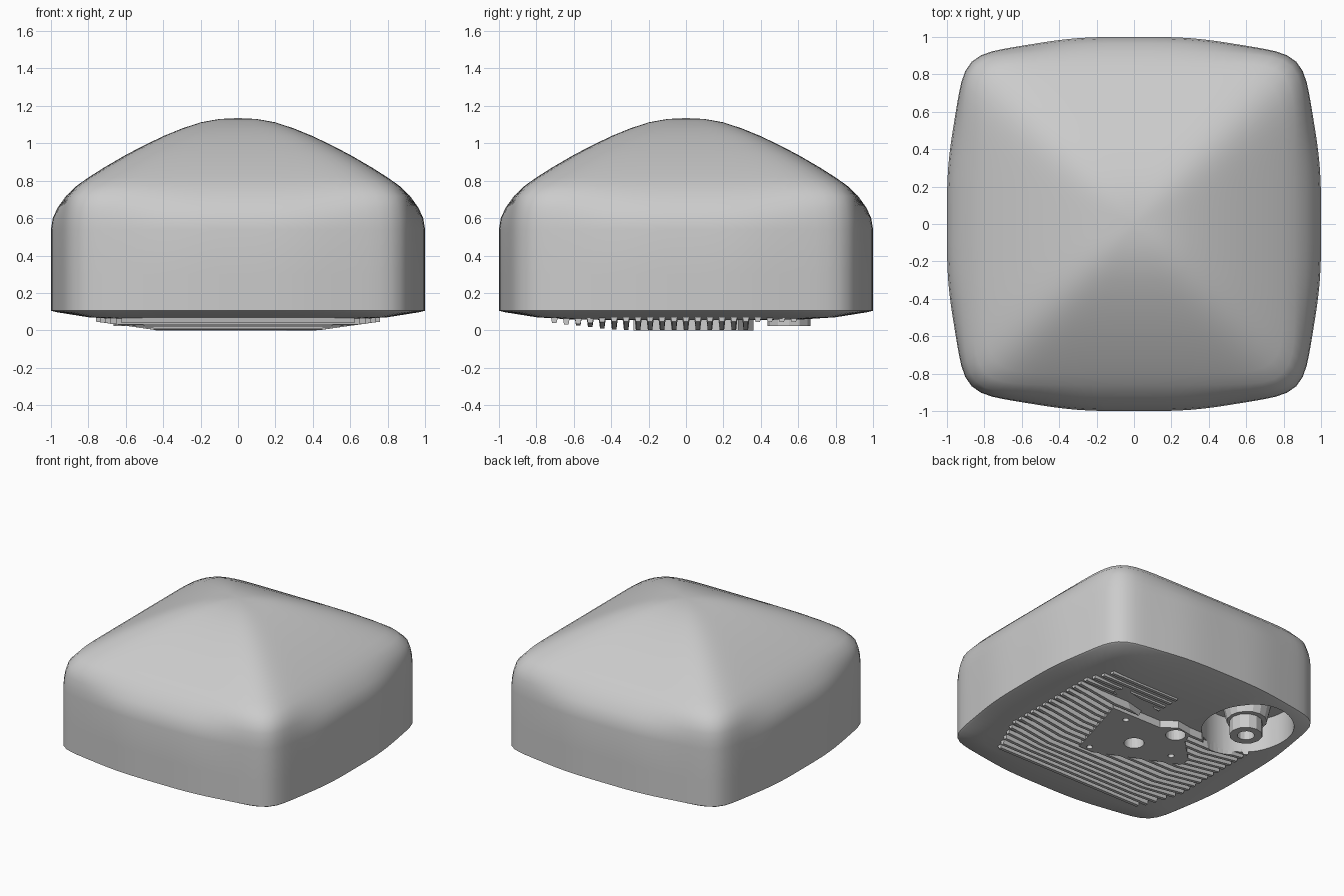
import bpy, bmesh
from math import cos, sin, pi, atan2, hypot
from mathutils import Matrix, Vector

if "Cube" in bpy.data.objects:
    bpy.data.objects.remove(bpy.data.objects["Cube"], do_unlink=True)

grey = bpy.data.materials.new("plain_grey")
grey.use_nodes = True
grey.diffuse_color = (0.6, 0.6, 0.6, 1)
grey.node_tree.nodes["Principled BSDF"].inputs["Base Color"].default_value = (0.6, 0.6, 0.6, 1)


def finish(name, bm):
    bmesh.ops.recalc_face_normals(bm, faces=bm.faces)
    mesh = bpy.data.meshes.new(name)
    bm.to_mesh(mesh)
    bm.free()
    mesh.materials.append(grey)
    obj = bpy.data.objects.new(name, mesh)
    bpy.context.collection.objects.link(obj)
    return obj


def activate(obj):
    bpy.ops.object.select_all(action="DESELECT")
    obj.select_set(True)
    bpy.context.view_layer.objects.active = obj


def ring_point(angle, r, z):
    """Point on a rounded square, softer near the top and bowed at the wall."""
    c, s = cos(angle), sin(angle)
    power = 2.5 + 7.5 * r
    bow = 0.07 * max(0, (r - 0.9) / 0.1)
    k = r / (abs(c) ** power + abs(s) ** power) ** (1 / power)
    k *= 1 - bow * sin(2 * angle) ** 4
    return c * k, s * k, z


def loft(name, profile, sides=128):
    """Closed shell through stacked rings, with a pole at each end."""
    bm = bmesh.new()
    rings = []
    for r, z in profile:
        if r == 0:
            rings.append([bm.verts.new((0, 0, z))] * sides)
        else:
            rings.append([bm.verts.new(ring_point(2 * pi * i / sides, r, z)) for i in range(sides)])
    for low, high in zip(rings, rings[1:]):
        for i in range(sides):
            j = (i + 1) % sides
            bm.faces.new(list(dict.fromkeys((low[i], low[j], high[j], high[i]))))
    return finish(name, bm)


def cylinder(name, x, y, r, z0, z1, sides=32, r_top=None):
    bm = bmesh.new()
    bmesh.ops.create_cone(bm, cap_ends=True, segments=sides, radius1=r,
                          radius2=r if r_top is None else r_top, depth=z1 - z0,
                          matrix=Matrix.Translation((x, y, (z0 + z1) / 2)))
    return finish(name, bm)


def cut(obj, cutters):
    activate(obj)
    for c in cutters:
        mod = obj.modifiers.new("cut", "BOOLEAN")
        mod.operation, mod.solver, mod.object = "DIFFERENCE", "EXACT", c
        bpy.ops.object.modifier_apply(modifier=mod.name)


# Domed housing with a shallow underside
housing = loft("housing", [
    (0, 0.055), (0.6, 0.057), (0.8, 0.07), (0.97, 0.097), (1, 0.105), (1, 0.3), (1, 0.54),
    (0.99, 0.6), (0.965, 0.655), (0.92, 0.718), (0.86, 0.775), (0.8, 0.817), (0.72, 0.868),
    (0.6, 0.938), (0.5, 0.99), (0.4, 1.038), (0.3, 1.079), (0.2, 1.112), (0.1, 1.13), (0, 1.135)])


# Cooling fins that taper into the underside at their ends
def fin_bottom(x, y):
    if y > 0.33:
        return 0.045
    return max(0.003, (abs(y) - 0.35) * 0.11, (abs(x) - 0.45) * 0.15)


bm = bmesh.new()
for n in range(-11, 10):
    y = n * 0.064
    half = 0.76 - 0.45 * max(0, abs(y) - 0.4)
    inner = 0.45 if y <= 0.33 else -0.1
    loops = []
    for x in (-half, -inner, inner, half) if inner > 0 else (0.1, half):
        zb = fin_bottom(x, y)
        loops.append([bm.verts.new((x, y + dy, z)) for dy, z in
                      ((-0.022, 0.085), (-0.012, zb), (0.012, zb), (0.022, 0.085))])
    for a, b in zip(loops, loops[1:]):
        for i in range(4):
            j = (i + 1) % 4
            bm.faces.new((a[i], a[j], b[j], b[i]))
    bm.faces.new(loops[0])
    bm.faces.new(loops[-1])
fins = finish("cooling_fins", bm)

# Triangular mounting plate
bm = bmesh.new()
outline = ((0.42, 0.28), (0.26, -0.28), (0.14, -0.28), (-0.44, -0.02), (-0.44, 0.06),
           (-0.26, 0.24), (-0.22, 0.34), (-0.1, 0.36), (0.0, 0.28))
base = bm.faces.new([bm.verts.new((x, y, 0)) for x, y in outline])
top = bmesh.ops.extrude_face_region(bm, geom=[base])
bmesh.ops.translate(bm, vec=(0, 0, 0.09), verts=[g for g in top["geom"] if isinstance(g, bmesh.types.BMVert)])
plate = finish("mounting_plate", bm)

# Cutters: socket well, centre hole, cable hole, screw holes and cable channel
well = cylinder("well_cutter", -0.55, 0.57, 0.32, -0.1, 0.32, 48)
holes = [cylinder("hole_cutter", x, y, r, -0.1, 0.2, 24) for x, y, r in (
    (0, 0, 0.07), (-0.15, 0.27, 0.07), (0.25, 0.21, 0.022), (0.2, -0.24, 0.022), (-0.31, 0.03, 0.022))]
start, end = Vector((-0.15, 0.27)), Vector((0.5, 0.43))
mid, span = (start + end) / 2, end - start
bm = bmesh.new()
bmesh.ops.create_cube(bm, size=1, matrix=Matrix.Translation((mid.x, mid.y, -0.02))
                      @ Matrix.Rotation(atan2(span.y, span.x), 4, "Z")
                      @ Matrix.Diagonal((hypot(*span), 0.1, 0.17, 1)))
channel = finish("channel_cutter", bm)

cut(housing, [well] + holes)
cut(fins, [well] + holes + [channel])
cut(plate, [well] + holes)
for c in [well, channel] + holes:
    bpy.data.objects.remove(c, do_unlink=True)
activate(housing)
bpy.ops.object.shade_smooth_by_angle(angle=0.6)

# Stepped connector inside the well
cylinder("connector_collar", -0.55, 0.56, 0.14, 0.13, 0.34, 16, 0.19)
tip = cylinder("connector_tip", -0.55, 0.55, 0.115, 0.022, 0.2, 12)
bore = cylinder("bore_cutter", -0.55, 0.55, 0.06, -0.1, 0.1, 12)
cut(tip, [bore])
bpy.data.objects.remove(bore, do_unlink=True)
